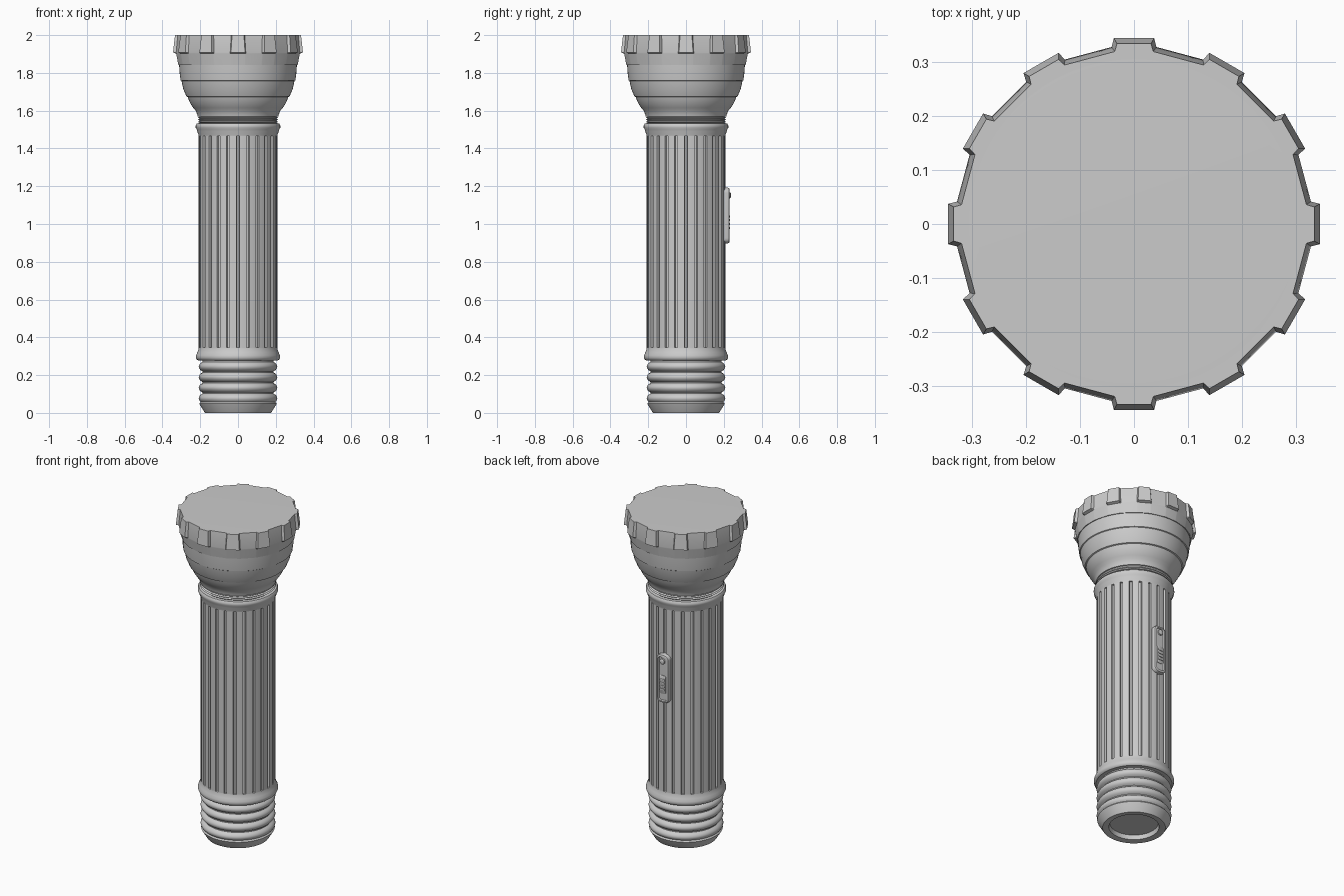
import bpy, bmesh
from math import sin, cos, pi, radians

if "Cube" in bpy.data.objects:
    bpy.data.objects.remove(bpy.data.objects["Cube"])


def loft(name, rows, cap_start=True, cap_end=True, angle=35):
    """Skin closed rings that all have the same number of points."""
    bm = bmesh.new()
    vs = [[bm.verts.new(p) for p in row] for row in rows]
    n = len(rows[0])
    for a, b in zip(vs, vs[1:]):
        for i in range(n):
            j = (i + 1) % n
            bm.faces.new((a[i], a[j], b[j], b[i]))
    if cap_start:
        bm.faces.new(vs[0][::-1])
    if cap_end:
        bm.faces.new(vs[-1])
    bmesh.ops.recalc_face_normals(bm, faces=bm.faces)
    me = bpy.data.meshes.new(name)
    bm.to_mesh(me)
    bm.free()
    ob = bpy.data.objects.new(name, me)
    bpy.context.collection.objects.link(ob)
    bpy.ops.object.select_all(action='DESELECT')
    ob.select_set(True)
    bpy.context.view_layer.objects.active = ob
    bpy.ops.object.shade_smooth_by_angle(angle=radians(angle))
    return ob


def ring(z, polar):
    return [(r * cos(radians(a)), r * sin(radians(a)), z) for r, a in polar]


def lathe(name, profile, n=64, **kw):
    return loft(name, [ring(z, [(r, 360 * i / n) for i in range(n)]) for r, z in profile], **kw)


def rounded_plate(name, w, h, cz, r, steps):
    """Rounded rectangle facing +y; steps are (y, inset)."""
    rows = []
    for y, inset in steps:
        row = []
        rr = max(r - inset, 0.002)
        for k, (sx, sz) in enumerate(((1, 1), (-1, 1), (-1, -1), (1, -1))):
            for i in range(7):
                a = (k + i / 6) * pi / 2
                row.append((sx * (w / 2 - inset - rr) + rr * cos(a), y,
                            cz + sz * (h / 2 - inset - rr) + rr * sin(a)))
        rows.append(row)
    return loft(name, rows, cap_start=False)


# Tail cap: recessed base, chamfer and four rounded ribs
tail = [(0.135, 0.03), (0.14, 0.004), (0.165, 0.0), (0.175, 0.0), (0.203, 0.045), (0.205, 0.05)]
for k in range(4):
    z0 = 0.052 + 0.056 * k
    for i in range(1, 9):
        tail.append((0.188 + 0.02 * sin(pi * i / 8) ** 0.7 if i < 8 else 0.188, z0 + 0.05 * i / 8))
    tail.append((0.188, z0 + 0.056))
tail.append((0.188, 0.29))
lathe("tail_cap", tail, cap_end=False)

# Collars at both ends of the grip
low = [(0.185, 0.278), (0.212, 0.278), (0.219, 0.283), (0.223, 0.293), (0.222, 0.305),
       (0.215, 0.32), (0.209, 0.338), (0.208, 0.345)]
lathe("lower_collar", low, cap_start=False, cap_end=False)
high = [(0.208, 1.465), (0.210, 1.475), (0.216, 1.49), (0.218, 1.5), (0.224, 1.51),
        (0.224, 1.522), (0.218, 1.532), (0.205, 1.534), (0.195, 1.534)]
lathe("upper_collar", high, cap_start=False, cap_end=False)

# Grip tube with 24 lengthwise grooves


def grip_ring(z, depth):
    pts = []
    for k in range(24):
        for da, d in ((-2.4, 0), (-1.7, depth), (1.7, depth), (2.4, 0), (5.8, 0), (9.2, 0)):
            pts.append((0.208 - d, 15 * k + da))
    return ring(z, pts)


loft("grip_tube", [grip_ring(0.342, 0), grip_ring(0.345, 0.013),
                   grip_ring(1.465, 0.013), grip_ring(1.468, 0)],
     cap_start=False, cap_end=False)

# Threaded neck
thread = [(0.2, 1.53)]
for k in range(3):
    thread += [(0.204, 1.536 + 0.011 * k), (0.212, 1.541 + 0.011 * k), (0.204, 1.546 + 0.011 * k)]
lathe("neck_thread", thread + [(0.2, 1.575)], cap_start=False, cap_end=False)

# Reflector head
head = [(0.195, 1.568), (0.213, 1.568), (0.216, 1.58), (0.224, 1.6), (0.237, 1.615),
        (0.25, 1.635), (0.26, 1.655), (0.266, 1.672), (0.273, 1.675), (0.29, 1.715),
        (0.299, 1.758), (0.304, 1.761), (0.309, 1.8), (0.312, 1.845)]
lathe("reflector_head", head, cap_start=False, cap_end=False, angle=25)

# Bezel with twelve lugs


def bezel_ring(z, base, lug, half=6.2):
    pts = []
    for k in range(12):
        for da, r in ((-half - 1, base), (-half, lug), (half, lug), (half + 1, base)):
            pts.append((r, 30 * k + da))
    return ring(z, pts)


loft("bezel", [bezel_ring(1.843, 0.305, 0.305), bezel_ring(1.843, 0.318, 0.318),
               bezel_ring(1.902, 0.329, 0.329), bezel_ring(1.908, 0.33, 0.346),
               bezel_ring(2.0, 0.321, 0.335, 5.4)], cap_start=False)

# Lens disc, almost flush with the bezel
lathe("lens", [(0.305, 1.98), (0.305, 2.0), (0.29, 2.0003)], cap_start=False)

# Sliding switch on the back
rounded_plate("switch_plate", 0.082, 0.295, 1.045, 0.028,
              [(0.19, 0), (0.222, 0), (0.228, 0.003), (0.231, 0.009), (0.231, 0.014), (0.225, 0.018)])
rounded_plate("switch_slider", 0.044, 0.11, 1.01, 0.012,
              [(0.215, 0), (0.228, 0), (0.23, 0.003)])
for i in range(4):
    rounded_plate("slider_ridge_%d" % (i + 1), 0.038, 0.012, 0.98 + 0.02 * i, 0.004,
                  [(0.225, 0), (0.233, 0.001), (0.234, 0.003)])
rounded_plate("switch_button", 0.032, 0.032, 1.152, 0.016,
              [(0.215, 0), (0.234, 0), (0.237, 0.004), (0.238, 0.009)])
